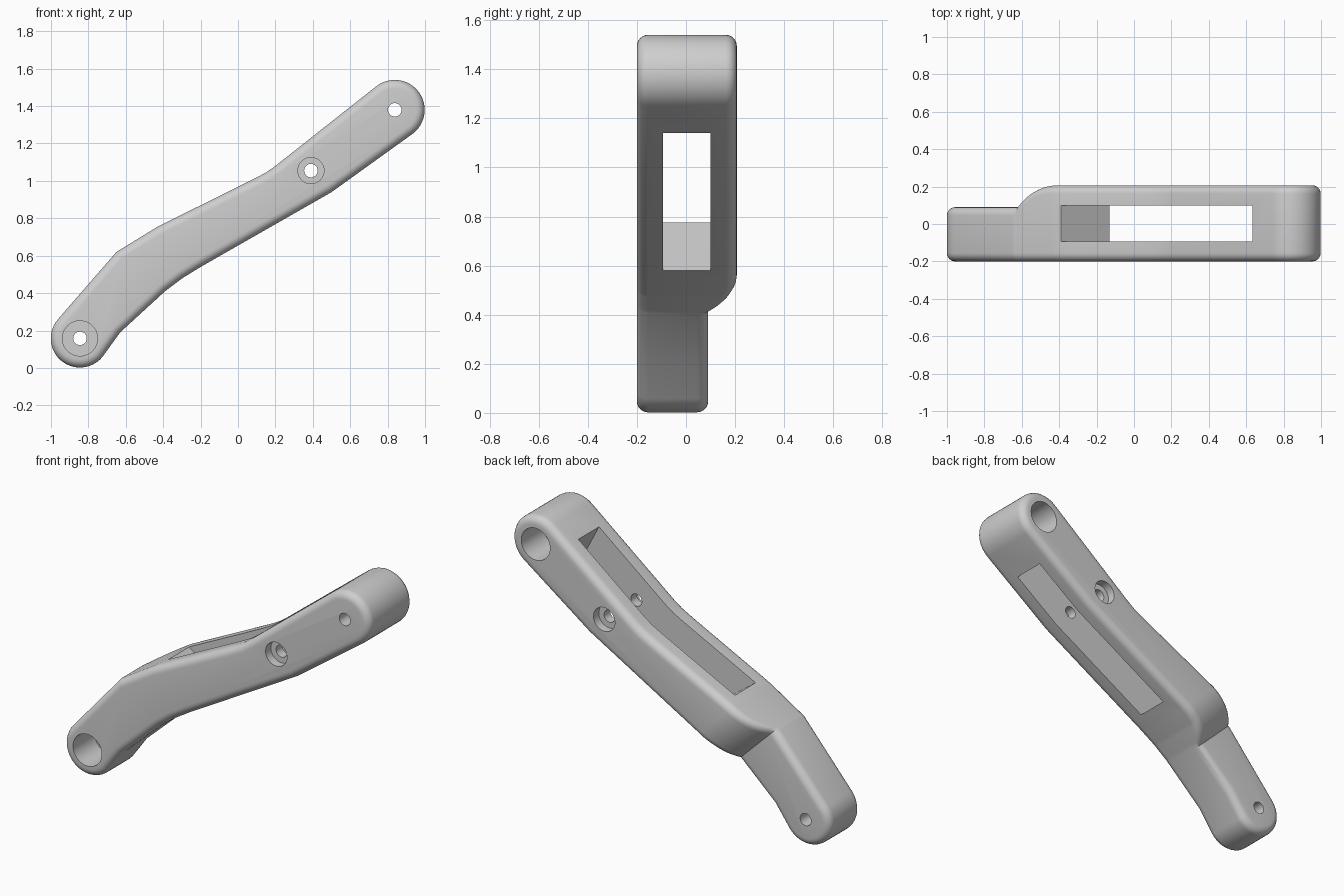
import bpy, bmesh, math
from mathutils import Vector

cube = bpy.data.objects.get("Cube")
if cube:
    bpy.data.objects.remove(cube, do_unlink=True)

grey = bpy.data.materials.new("plain grey")
grey.use_nodes = True
colour = (0.62, 0.62, 0.62, 1)
grey.diffuse_color = colour
grey.node_tree.nodes["Principled BSDF"].inputs["Base Color"].default_value = colour

FRONT, BACK, LEG_BACK = -0.2, 0.207, 0.09
FILLET = 0.045


def prism(points, y_from, y_to):
    """Closed solid: an (x, z) outline swept from one depth to another."""
    bm = bmesh.new()
    near = [bm.verts.new((x, y_from, z)) for x, z in points]
    far = [bm.verts.new((x, y_to, z)) for x, z in points]
    bm.faces.new(near)
    bm.faces.new(far[::-1])
    for i in range(len(points)):
        bm.faces.new((near[i - 1], far[i - 1], far[i], near[i]))
    bmesh.ops.recalc_face_normals(bm, faces=bm.faces)
    bm.normal_update()
    return bm


def to_object(name, bm):
    mesh = bpy.data.meshes.new(name)
    bm.to_mesh(mesh)
    bm.free()
    obj = bpy.data.objects.new(name, mesh)
    bpy.context.collection.objects.link(obj)
    return obj


def arc(centre, radius, start, end, steps):
    angles = [math.radians(start + (end - start) * i / steps) for i in range(steps + 1)]
    return [(centre[0] + radius * math.cos(a), centre[1] + radius * math.sin(a)) for a in angles]


def cut(obj, points, y_from, y_to):
    """Subtract a swept outline, keep the result and delete the cutter."""
    cutter = to_object("cutter", prism(points, y_from, y_to))
    cutter.hide_render = True
    mod = obj.modifiers.new("cut", "BOOLEAN")
    mod.operation, mod.solver, mod.object = "DIFFERENCE", "EXACT", cutter
    graph = bpy.context.evaluated_depsgraph_get()
    mesh = bpy.data.meshes.new_from_object(obj.evaluated_get(graph))
    obj.modifiers.clear()
    obj.data = mesh
    bpy.data.objects.remove(cutter, do_unlink=True)


def drill(obj, centre, radius, y_from, y_to):
    cut(obj, arc(centre, radius, 0, 360, 40)[:-1], y_from, y_to)


# Side outline of the arm: two round ends joined by bent edges
low_pivot, mid_pivot, high_pivot = (-0.845, 0.158), (0.39, 1.055), (0.838, 1.38)
outline = arc(high_pivot, 0.16, -54, 128, 24)
outline += [(0.2, 1.08), (0.15, 1.045), (0.08, 1.008), (-0.37, 0.785), (-0.43, 0.755), (-0.65, 0.62)]
outline += arc(low_pivot, 0.156, 138, 320, 24)
outline += [(-0.63, 0.19), (-0.39, 0.41), (-0.3, 0.478), (-0.2, 0.54), (0.5, 0.94)]
bm = prism(outline, FRONT, BACK)

# Round the rims of the front and back faces
rims = [e for e in bm.edges if any(abs(f.normal.y) > 0.9 for f in e.link_faces)]
bmesh.ops.bevel(bm, geom=rims, offset=FILLET, segments=6, profile=0.5,
                affect="EDGES", clamp_overlap=False)

# Thin lower leg: slice across the arm, then lower the back along a curved shoulder
along = Vector((0.7, 0, 0.714)).normalized()
LENGTH, DROP = 0.23, BACK - LEG_BACK
RADIUS = (LENGTH ** 2 + DROP ** 2) / (2 * DROP)
SLICES = 12
for i in range(SLICES + 1):
    bmesh.ops.bisect_plane(bm, geom=bm.verts[:] + bm.edges[:] + bm.faces[:], dist=1e-5,
                           plane_co=along * (LENGTH * i / SLICES), plane_no=along)
for v in bm.verts:
    if v.co.y > BACK - FILLET - 0.001:
        gap = LENGTH - min(max(v.co.dot(along), 0), LENGTH)
        v.co.y -= RADIUS - math.sqrt(RADIUS ** 2 - gap ** 2)
bmesh.ops.recalc_face_normals(bm, faces=bm.faces)
arm = to_object("link_arm", bm)

# Long slot through the middle, with slanted end walls
slot = []
for top, bottom in [((-0.39, 0.775), (-0.13, 0.58)), ((0.635, 1.42), (0.78, 1.14))]:
    top, bottom = Vector(top), Vector(bottom)
    reach = (bottom - top) * 0.6
    pair = [top - reach, bottom + reach]
    slot += pair if not slot else pair[::-1]
cut(arm, slot, -0.093, 0.1)

# Through holes and their counterbores
for pivot in (low_pivot, mid_pivot, high_pivot):
    drill(arm, pivot, 0.036, -0.5, 0.5)
drill(arm, low_pivot, 0.094, -0.5, 0.0)
drill(arm, high_pivot, 0.094, 0.0, 0.5)
drill(arm, mid_pivot, 0.07, -0.5, FRONT + 0.05)
drill(arm, mid_pivot, 0.07, BACK - 0.05, 0.5)

arm.data.materials.clear()
arm.data.materials.append(grey)
for face in arm.data.polygons:
    face.material_index = 0
bpy.context.view_layer.objects.active = arm
arm.select_set(True)
bpy.ops.object.shade_smooth_by_angle(angle=math.radians(30))
